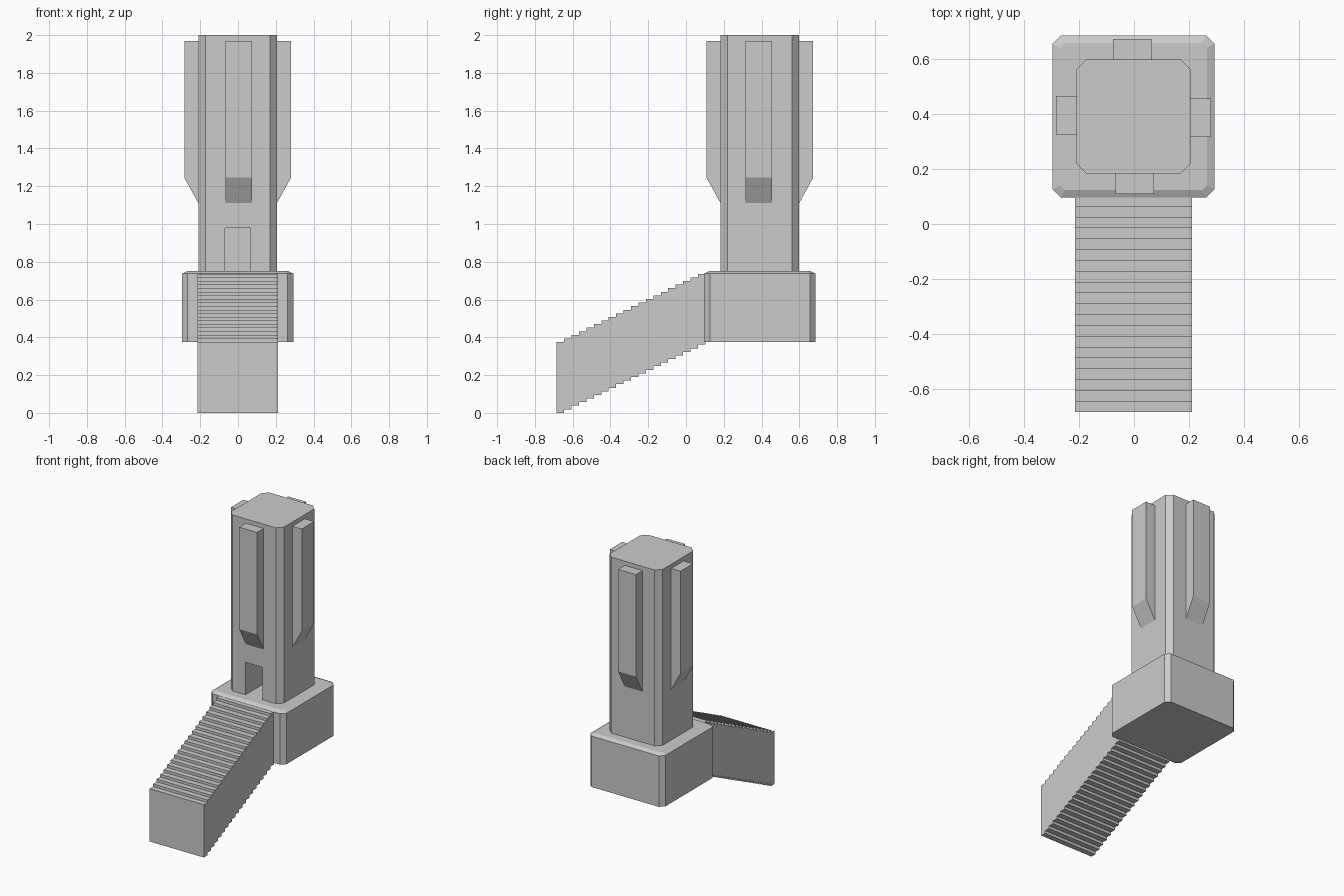
import bpy, bmesh
from mathutils import Matrix, Vector
from math import pi

if "Cube" in bpy.data.objects:
    bpy.data.objects.remove(bpy.data.objects["Cube"])

CX, CY = -0.002, 0.391  # tower axis


def finish(name, bm):
    bmesh.ops.recalc_face_normals(bm, faces=bm.faces)
    me = bpy.data.meshes.new(name)
    bm.to_mesh(me)
    bm.free()
    ob = bpy.data.objects.new(name, me)
    bpy.context.collection.objects.link(ob)
    return ob


def loft(name, rings):
    """Skin a stack of equal-sized closed rings and cap both ends."""
    bm = bmesh.new()
    vs = [[bm.verts.new(p) for p in r] for r in rings]
    n = len(vs[0])
    for a, b in zip(vs, vs[1:]):
        for i in range(n):
            j = (i + 1) % n
            bm.faces.new((a[i], a[j], b[j], b[i]))
    bm.faces.new(vs[0][::-1])
    bm.faces.new(vs[-1])
    return finish(name, bm)


def cut_square(h, c, z):
    """Square ring of half-width h with corners cut by c."""
    k = h - c
    pts = [(k, -h), (h, -k), (h, k), (k, h), (-k, h), (-h, k), (-h, -k), (-k, -h)]
    return [(CX + x, CY + y, z) for x, y in pts]


# Base block with bevelled upper rim
loft("base_block", [cut_square(0.295, 0.03, 0.375), cut_square(0.295, 0.03, 0.737),
                    cut_square(0.268, 0.018, 0.75)])

# Tower shaft with doorway recess
tower = loft("tower_shaft", [cut_square(0.208, 0.037, 0.75), cut_square(0.208, 0.037, 2.0)])
bm = bmesh.new()
bmesh.ops.create_cube(bm, size=1, matrix=Matrix.Translation((-0.002, 0.30, 0.84))
                      @ Matrix.Diagonal((0.134, 0.40, 0.28, 1)))
cutter = finish("doorway_cutter", bm)
cutter.hide_render = True
cutter.hide_viewport = True
mod = tower.modifiers.new("doorway", 'BOOLEAN')
mod.object = cutter
mod.operation = 'DIFFERENCE'
mod.solver = 'EXACT'

# Four buttress ribs, one per side, with sloped feet
profile = [(0.208, 1.11), (0.282, 1.245), (0.282, 1.97), (0.208, 1.97)]
for k, side in enumerate(("front", "right", "back", "left")):
    shift = 0.005 if k % 2 == 0 else -0.005
    turn = Matrix.Translation((CX, CY, 0)) @ Matrix.Rotation(k * pi / 2, 4, 'Z')
    loft(side + "_rib", [[turn @ Vector((x + shift, -r, z)) for r, z in profile]
                         for x in (-0.07, 0.07)])

# Sloping staircase, stepped on both top and underside
STEPS, RUN, RISE, Y0 = 20, 0.0394, 0.019, -0.685
top, under = [], []
for i in range(STEPS):
    for y in (Y0 + i * RUN, Y0 + (i + 1) * RUN):
        top.append((y, 0.375 + i * RISE))
        under.append((y, i * RISE))
outline = under + top[::-1]
loft("staircase", [[(x, y, z) for y, z in outline] for x in (-0.215, 0.211)])
